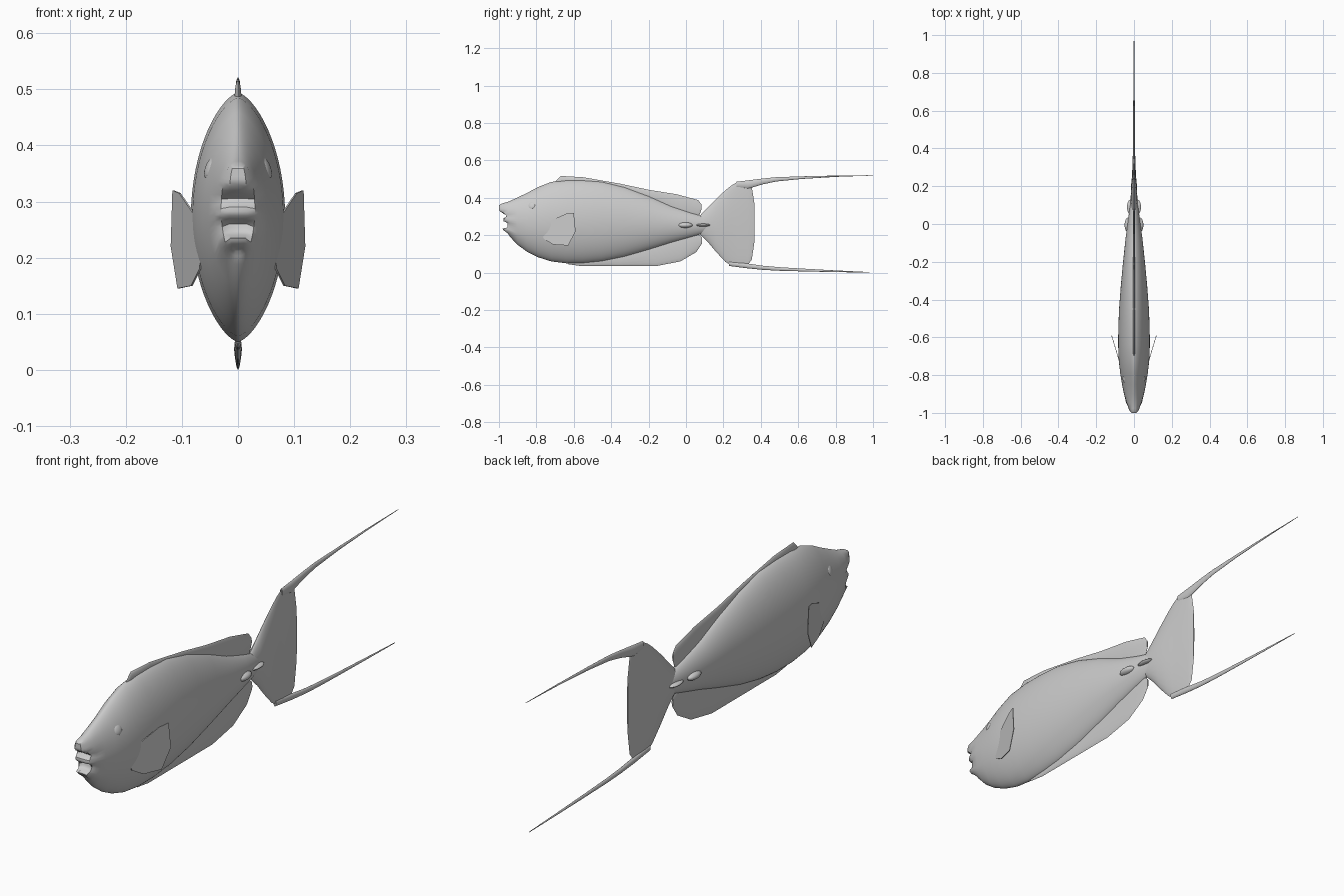
import bpy, bmesh, math
from mathutils import Vector, Matrix

if "Cube" in bpy.data.objects:
    bpy.data.objects.remove(bpy.data.objects["Cube"], do_unlink=True)

grey = bpy.data.materials.new("grey skin")
grey.use_nodes = True
COLOUR = (0.6, 0.6, 0.6, 1)
grey.diffuse_color = COLOUR
grey.node_tree.nodes["Principled BSDF"].inputs["Base Color"].default_value = COLOUR


def finish(bm, name, angle=40):
    """Turn a bmesh into a smooth-shaded grey object."""
    bmesh.ops.remove_doubles(bm, verts=bm.verts, dist=0.0002)
    bmesh.ops.recalc_face_normals(bm, faces=bm.faces)
    me = bpy.data.meshes.new(name)
    bm.to_mesh(me)
    bm.free()
    me.materials.append(grey)
    ob = bpy.data.objects.new(name, me)
    bpy.context.collection.objects.link(ob)
    bpy.ops.object.select_all(action='DESELECT')
    ob.select_set(True)
    bpy.context.view_layer.objects.active = ob
    bpy.ops.object.shade_smooth_by_angle(angle=math.radians(angle))
    return ob


def lerp_table(table, t):
    """Read a value from sorted (position, value) pairs."""
    if t <= table[0][0]:
        return table[0][1]
    for (a, va), (b, vb) in zip(table, table[1:]):
        if t <= b:
            return va + (vb - va) * (t - a) / (b - a)
    return table[-1][1]


def loft(name, stations, levels=8, face=None, angle=40):
    """Loft lens-shaped sections; station = y, bottom, top, half width, power, face blend."""
    bm = bmesh.new()
    rings = []
    for y, bot, top, w, *extra in stations:
        power, blend = extra if extra else (0.66, 0)
        ring = []
        for i in range(levels + 1):
            u = -math.cos(math.pi * i / levels)
            z = (bot + top) / 2 + u * (top - bot) / 2
            x = w * max(0, 1 - u * u) ** power
            yy = y + (blend * lerp_table(face, z) if face else 0)
            ring.append([bm.verts.new((s * x, yy, z)) for s in (1, -1)])
        rings.append(ring)
    for a, b in zip(rings, rings[1:]):
        for i in range(levels):
            for s in (0, 1):
                bm.faces.new((a[i][s], b[i][s], b[i + 1][s], a[i + 1][s]))
    for r in (rings[0], rings[-1]):
        for i in range(levels):
            bm.faces.new((r[i][0], r[i + 1][0], r[i + 1][1], r[i][1]))
    return finish(bm, name, angle)


# Body, with a nose, a notch, lips and an open mouth set into its front end
muzzle = [(0.205, 0.06), (0.222, 0.03), (0.234, 0.016), (0.242, 0.05), (0.262, 0.055),
          (0.276, 0.022), (0.29, 0.024), (0.303, 0.045), (0.325, 0.008), (0.335, 0.0),
          (0.36, 0.0), (0.37, 0.015)]
loft("body", [
    (-1.0, 0.212, 0.368, 0.016, 0.3, 1),
    (-0.985, 0.203, 0.372, 0.030, 0.4, 0.6),
    (-0.95, 0.188, 0.380, 0.042, 0.5, 0.2),
    (-0.90, 0.148, 0.402, 0.053, 0.6, 0),
    (-0.85, 0.112, 0.426, 0.063), (-0.79, 0.082, 0.458, 0.073),
    (-0.72, 0.060, 0.485, 0.081), (-0.64, 0.050, 0.494, 0.084),
    (-0.55, 0.050, 0.494, 0.083), (-0.45, 0.060, 0.486, 0.079),
    (-0.33, 0.084, 0.458, 0.070), (-0.20, 0.122, 0.410, 0.058),
    (-0.08, 0.160, 0.356, 0.045), (0.02, 0.188, 0.322, 0.032),
    (0.09, 0.208, 0.302, 0.022), (0.15, 0.235, 0.275, 0.010)],
    levels=32, face=muzzle)

# Dorsal and anal fins, rooted inside the body
loft("dorsal_fin", [
    (-0.70, 0.470, 0.486, 0.003), (-0.67, 0.460, 0.517, 0.006), (-0.55, 0.460, 0.510, 0.006),
    (-0.35, 0.430, 0.475, 0.006), (-0.20, 0.380, 0.443, 0.006), (-0.05, 0.310, 0.419, 0.006),
    (0.065, 0.290, 0.388, 0.005), (0.082, 0.335, 0.365, 0.003)])
loft("anal_fin", [
    (-0.63, 0.045, 0.075, 0.003), (-0.56, 0.035, 0.080, 0.006), (-0.35, 0.035, 0.110, 0.006),
    (-0.16, 0.035, 0.160, 0.006), (-0.03, 0.060, 0.195, 0.006), (0.055, 0.110, 0.215, 0.005),
    (0.085, 0.155, 0.190, 0.003)])

# Tail fan and its two long trailing filaments
loft("tail_fin", [
    (0.065, 0.215, 0.295, 0.016), (0.12, 0.160, 0.352, 0.018), (0.16, 0.112, 0.393, 0.017),
    (0.21, 0.058, 0.440, 0.015), (0.24, 0.040, 0.464, 0.012), (0.275, 0.034, 0.485, 0.010),
    (0.33, 0.040, 0.480, 0.006), (0.352, 0.070, 0.455, 0.004), (0.365, 0.160, 0.375, 0.002)],
    levels=14)
loft("upper_tail_filament", [
    (0.27, 0.455, 0.486, 0.006), (0.33, 0.448, 0.493, 0.007), (0.41, 0.472, 0.503, 0.006),
    (0.48, 0.487, 0.510, 0.005), (0.62, 0.501, 0.515, 0.004), (0.80, 0.512, 0.519, 0.003),
    (1.0, 0.519, 0.521, 0.001)])
loft("lower_tail_filament", [
    (0.23, 0.036, 0.060, 0.006), (0.32, 0.024, 0.050, 0.007), (0.41, 0.015, 0.037, 0.006),
    (0.50, 0.010, 0.029, 0.005), (0.65, 0.006, 0.020, 0.004), (0.80, 0.003, 0.012, 0.003),
    (0.98, 0.000, 0.003, 0.001)])


def ellipsoid(name, centre, radii, normal=None):
    """Scaled sphere whose local x points along the normal."""
    bm = bmesh.new()
    bmesh.ops.create_uvsphere(bm, u_segments=16, v_segments=10, radius=1)
    turn = Vector(normal).to_track_quat('X', 'Z').to_matrix().to_4x4() if normal else Matrix()
    bmesh.ops.transform(bm, verts=bm.verts,
                        matrix=Matrix.Translation(centre) @ turn @ Matrix.Diagonal((*radii, 1)))
    return finish(bm, name)


# Pectoral fin outline (y, z); it flares away from the body towards the back
pectoral = [(-0.78, 0.23), (-0.72, 0.28), (-0.64, 0.315), (-0.60, 0.32),
            (-0.59, 0.22), (-0.63, 0.145), (-0.71, 0.15), (-0.76, 0.18)]

for side, s in (("left", 1), ("right", -1)):
    ellipsoid(side + "_eye", (s * 0.049, -0.825, 0.36), (0.008, 0.021, 0.021),
              (s * 0.9, -0.25, 0.35))
    ellipsoid(side + "_front_keel", (s * 0.030, -0.005, 0.254), (0.020, 0.040, 0.015))
    ellipsoid(side + "_rear_keel", (s * 0.018, 0.09, 0.254), (0.019, 0.040, 0.008))
    bm = bmesh.new()
    base = bm.faces.new([bm.verts.new((s * (0.114 + 0.3 * (y + 0.6)), y, z)) for y, z in pectoral])
    ext = bmesh.ops.extrude_face_region(bm, geom=[base], use_keep_orig=True)
    bmesh.ops.translate(bm, vec=(s * 0.003, 0, 0),
                        verts=[v for v in ext["geom"] if isinstance(v, bmesh.types.BMVert)])
    finish(bm, side + "_pectoral_fin")
